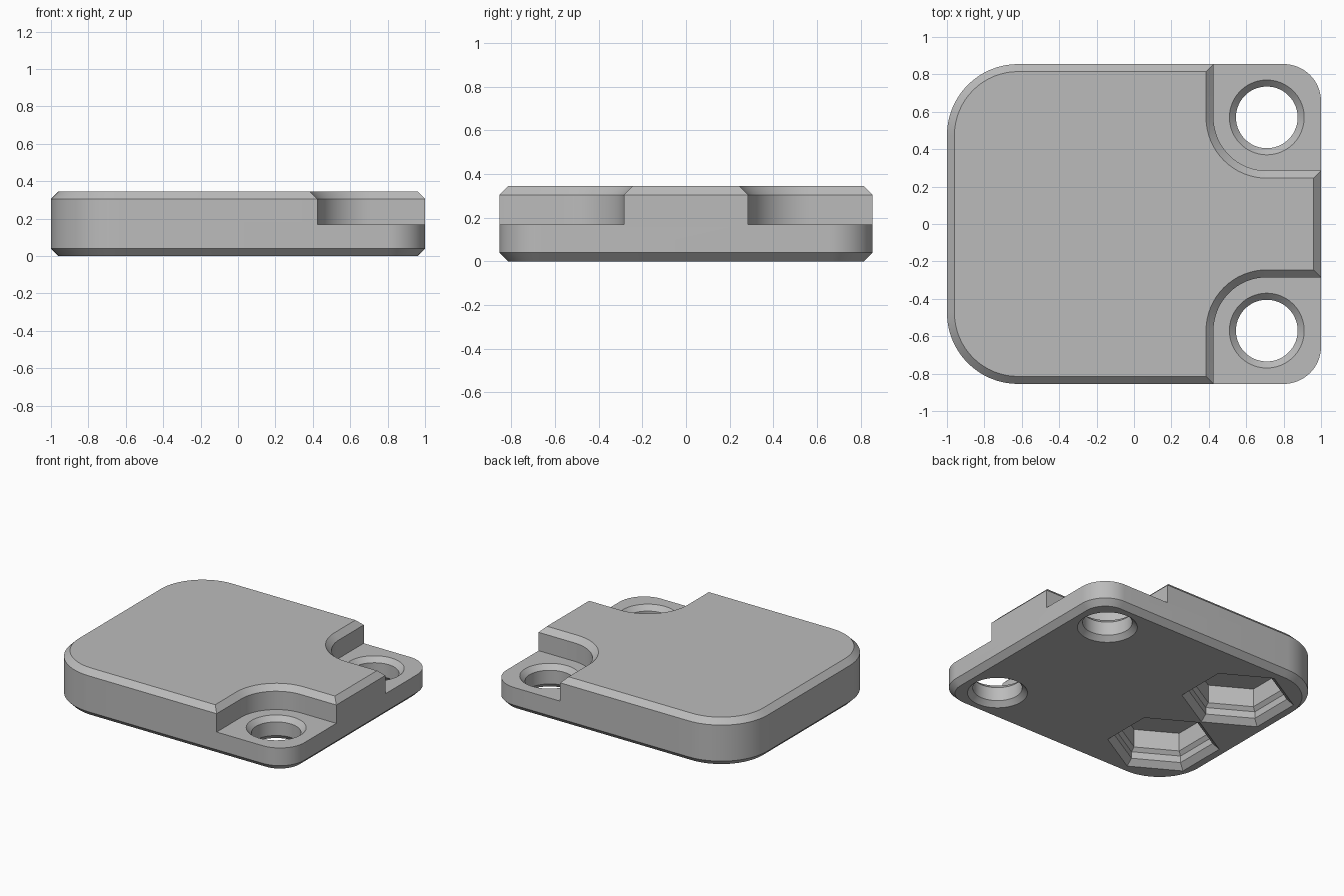
import bpy
import bmesh
from math import cos, sin, radians, tau

if "Cube" in bpy.data.objects:
    bpy.data.objects.remove(bpy.data.objects["Cube"])

HALF_Y, HEIGHT, CHAMFER = 0.855, 0.345, 0.04
SHELF = 0.17                    # height of the screw shelves
HOLE_X, HOLE_Y = 0.71, 0.57

grey = bpy.data.materials.new("mid_grey")
grey.use_nodes = True
colour = (0.5, 0.5, 0.5, 1)
grey.diffuse_color = colour
grey.node_tree.nodes["Principled BSDF"].inputs["Base Color"].default_value = colour


def arc(cx, cy, r, start, end, steps=16):
    angles = [radians(start + (end - start) * i / steps) for i in range(steps + 1)]
    return [(cx + r * cos(a), cy + r * sin(a)) for a in angles]


def polygon(cx, cy, r, sides):
    return [(cx + r * cos(tau * (i + 0.5) / sides), cy + r * sin(tau * (i + 0.5) / sides))
            for i in range(sides)]


def loft(name, layers):
    """Solid through stacked (z, outline) layers with equal point counts."""
    bm = bmesh.new()
    rings = [[bm.verts.new((x, y, z)) for x, y in pts] for z, pts in layers]
    for a, b in zip(rings, rings[1:]):
        for i in range(len(a)):
            j = (i + 1) % len(a)
            bm.faces.new((a[i], a[j], b[j], b[i]))
    bm.faces.new(rings[0][::-1])
    bm.faces.new(rings[-1])
    bmesh.ops.recalc_face_normals(bm, faces=bm.faces)
    mesh = bpy.data.meshes.new(name)
    bm.to_mesh(mesh)
    bm.free()
    obj = bpy.data.objects.new(name, mesh)
    bpy.context.collection.objects.link(obj)
    mesh.materials.append(grey)
    return obj


def plate_outline(inset):
    """Tight corners on the +x end, wide corners on the -x end."""
    tight, wide = 0.2, 0.38
    half = (arc(1 - tight, HALF_Y - tight, tight - inset, 0, 90)
            + arc(wide - 1, HALF_Y - wide, wide - inset, 90, 180))
    return half + [(x, -y) for x, y in reversed(half)]


def shelf_outline(side, grow):
    """Corner notch wrapping round a screw hole."""
    pts = arc(HOLE_X, HOLE_Y, 0.285 + grow, 180, 270) + [(1.3, HOLE_Y - 0.285 - grow),
                                                       (1.3, 1.2), (HOLE_X - 0.285 - grow, 1.2)]
    return [(x, side * y) for x, y in pts]


# Plate with chamfered top and bottom edges
plate = loft("cover_plate", [(0, plate_outline(CHAMFER)), (CHAMFER, plate_outline(0)),
                             (HEIGHT - CHAMFER, plate_outline(0)),
                             (HEIGHT, plate_outline(CHAMFER))])

cutters = []
for side in (-1, 1):
    # Screw shelf, flared where it meets the top
    cutters.append(loft("shelf_cutter", [
        (SHELF, shelf_outline(side, 0)), (HEIGHT - CHAMFER, shelf_outline(side, 0)),
        (HEIGHT + CHAMFER, shelf_outline(side, 2 * CHAMFER))]))
    # Through hole, countersunk at both ends
    cutters.append(loft("hole_cutter", [
        (z, polygon(HOLE_X, side * HOLE_Y, r, 64)) for z, r in
        [(-0.02, 0.22), (0.035, 0.165), (SHELF - 0.035, 0.165), (SHELF + 0.02, 0.22)]]))
    # Stepped hexagonal recess in the underside
    cutters.append(loft("hex_recess_cutter", [
        (z, polygon(-0.58, side * 0.385, r, 6)) for z, r in
        [(-0.01, 0.389), (0.04, 0.332), (0.09, 0.332), (0.115, 0.305), (0.25, 0.305)]]))

bpy.context.view_layer.objects.active = plate
for cutter in cutters:
    cutter.hide_render = True
    mod = plate.modifiers.new("cut", 'BOOLEAN')
    mod.operation, mod.solver, mod.object = 'DIFFERENCE', 'EXACT', cutter
    bpy.ops.object.modifier_apply(modifier=mod.name)
    bpy.data.objects.remove(cutter)

bpy.ops.object.select_all(action='DESELECT')
plate.select_set(True)
bpy.ops.object.shade_smooth_by_angle(angle=radians(25))
